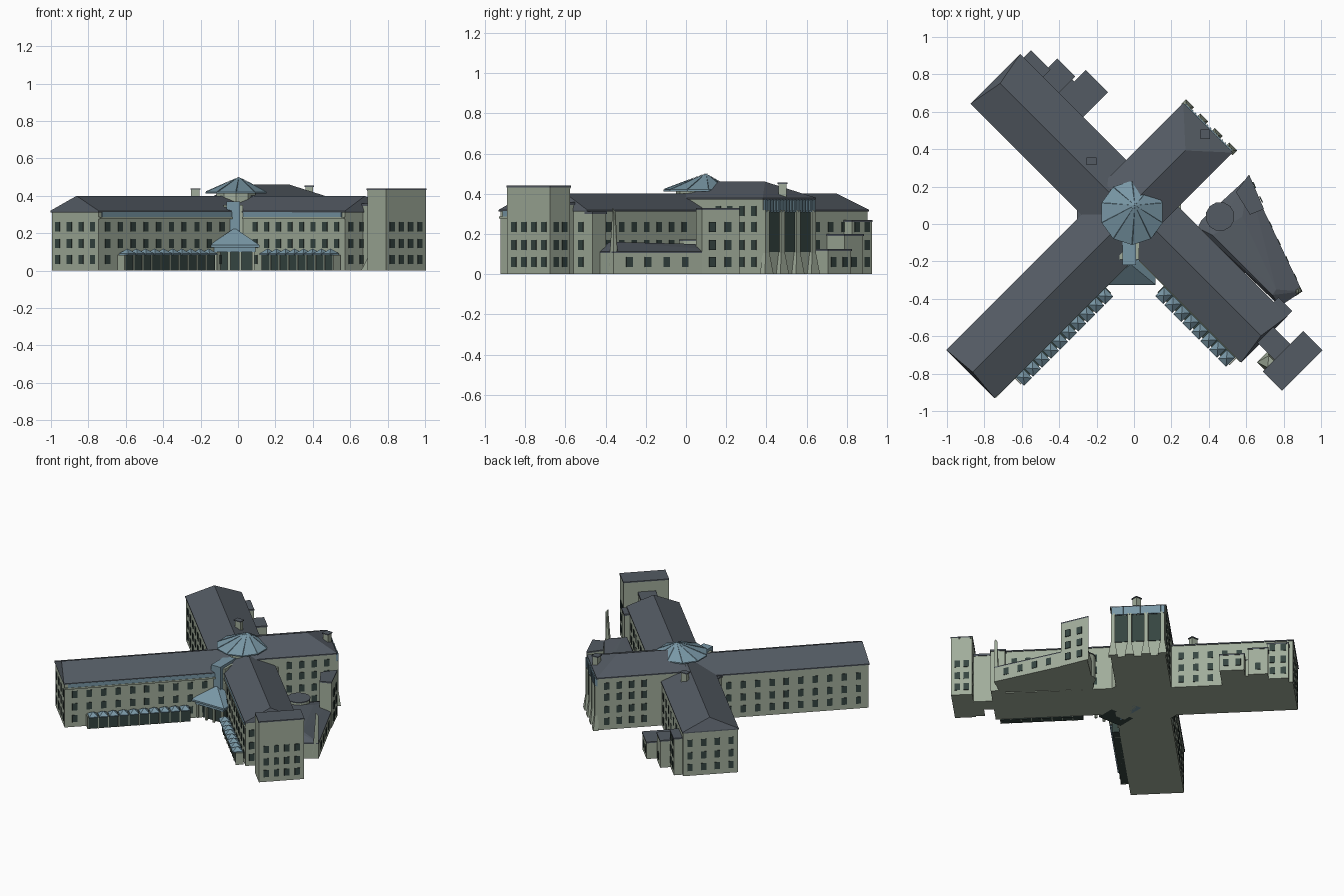
import bpy, bmesh, math

CX, CY = 0.0, 0.06                      # crossing point of the four wings
SE, NE, NW, SW = -45, 45, 135, 225      # wing directions in degrees
COL = {"wall": (0.355, 0.415, 0.325, 1), "roof": (0.088, 0.104, 0.125, 1),
       "blue": (0.19, 0.31, 0.38, 1), "glass": (0.035, 0.058, 0.052, 1)}
MATS = {}
for key, c in COL.items():
    MATS[key] = bpy.data.materials.new(key)
    MATS[key].diffuse_color = c
parts = {}


def loc(a, u, v, z):
    """Wing coordinates (along, across, up) to world."""
    r = math.radians(a)
    return (CX + u * math.cos(r) - v * math.sin(r),
            CY + u * math.sin(r) + v * math.cos(r), z)


def hull(name, mat, pts):
    """Add a convex solid to the named part."""
    bm, _ = parts.setdefault(name, (bmesh.new(), mat))
    vs = [bm.verts.new(p) for p in pts]
    bmesh.ops.convex_hull(bm, input=vs)


def prism(name, mat, poly, z0, z1):
    hull(name, mat, [(x, y, z) for x, y in poly for z in (z0, z1)])


def box(name, mat, a, u0, u1, v0, v1, z0, z1):
    hull(name, mat, [loc(a, u, v, z) for u in (u0, u1) for v in (v0, v1) for z in (z0, z1)])


def block(name, mat, x0, x1, y0, y1, z0, z1):
    prism(name, mat, [(x0, y0), (x1, y0), (x1, y1), (x0, y1)], z0, z1)


def roof(name, a, u1, v0, v1, z0, z1, hip):
    vm, o = (v0 + v1) / 2, 0.006
    pts = [loc(a, u, v, z) for u in (0, u1 + o) for v in (v0 - o, v1 + o) for z in (z0 - 0.008, z0)]
    hull(name, "roof", pts + [loc(a, 0, vm, z1), loc(a, u1 - hip, vm, z1)])


def side_windows(a, u0, u1, v, rows, step=0.092):
    n = max(1, round((u1 - u0) / step))
    for i in range(n):
        u = u0 + (i + 0.5) * (u1 - u0) / n
        for z in rows:
            box("windows", "glass", a, u - 0.018, u + 0.018, v - 0.003, v + 0.003, z - 0.025, z + 0.025)


def end_windows(a, u, v0, v1, rows, step=0.09):
    n = max(1, round((v1 - v0) / step))
    for i in range(n):
        v = v0 + (i + 0.5) * (v1 - v0) / n
        for z in rows:
            box("windows", "glass", a, u - 0.003, u + 0.003, v - 0.018, v + 0.018, z - 0.025, z + 0.025)


R3 = (0.06, 0.145, 0.235)

# Four wings: direction, length, sides, eave, ridge, hip length
for nm, a, u1, v0, v1, ze, zr, hip in (
        ("southwest", SW, 1.222, -0.185, 0.168, 0.32, 0.40, 0.01),
        ("northwest", NW, 1.025, -0.165, 0.20, 0.32, 0.40, 0.03),
        ("northeast", NE, 0.595, -0.14, 0.222, 0.38, 0.46, 0.165),
        ("southeast", SE, 0.965, -0.155, 0.185, 0.32, 0.40, 0.02)):
    box(nm + "_wing", "wall", a, 0, u1, v0, v1, 0, ze)
    roof(nm + "_roof", a, u1, v0, v1, ze, zr, hip)
    for v in (v0, v1):
        rows = R3 + ((0.315,) if nm == "northeast" else ())
        side_windows(a, 0.24, u1 - 0.02, v, rows)
    if nm != "northeast":
        end_windows(a, u1, v0, v1, R3)

# Blue clerestory strips and cornices facing the forecourt
box("clerestory", "blue", SW, 0.2, 1.2, 0.16, 0.175, 0.288, 0.314)
box("clerestory", "blue", SE, 0.2, 0.94, -0.161, -0.14, 0.288, 0.314)
box("cornice", "wall", SW, 0.2, 1.222, 0.16, 0.178, 0.277, 0.288)
box("cornice", "wall", SE, 0.2, 0.965, -0.165, -0.14, 0.277, 0.288)

# Glazed arcades with a row of little pyramid canopies
for a, v, s, n, u_end in ((SW, 0.205, 1, 10, 1.04), (SE, -0.2, -1, 8, 0.9)):
    box("arcade_glass", "glass", a, 0.39, u_end + 0.03, v - s * 0.037, v + s * 0.012, 0, 0.085)
    for i in range(n):
        u = 0.425 + i * (u_end - 0.425) / (n - 1)
        base = [loc(a, u + i2, v + j, z) for i2 in (-0.03, 0.03) for j in (-0.034, 0.034)
                for z in (0.085, 0.092)]
        hull("arcade_canopies", "blue", base + [loc(a, u, v, 0.118)])
        box("arcade_piers", "wall", a, u + 0.031, u + 0.038, v - s * 0.037, v + s * 0.016, 0, 0.085)

# Central hub corners
box("hub", "wall", 180, 0.0, 0.30, -0.06, 0.06, 0, 0.30)
box("hub_roof", "roof", 180, 0.0, 0.305, -0.065, 0.065, 0.30, 0.312)
box("hub", "wall", 0, 0.0, 0.25, -0.07, 0.05, 0, 0.31)


# Cupola: drum with glazed faceted cone
def ring(r, z, n=10, cx=-0.01, cy=0.06):
    return [(cx + r * math.cos(2 * math.pi * (i + 0.5) / n),
             cy + r * math.sin(2 * math.pi * (i + 0.5) / n), z) for i in range(n)]


hull("cupola_drum", "wall", ring(0.11, 0.30) + ring(0.11, 0.415))
hull("cupola_roof", "blue", ring(0.172, 0.412) + ring(0.172, 0.42) + [(0.005, 0.10, 0.50)])
for p in ring(0.168, 0.42):             # glazing ribs
    hull("cupola_ribs", "blue", [(p[0] + d, p[1] + e, p[2] + f) for d, e, f in
         ((-0.003, 0, 0), (0.003, 0, 0), (0, 0.003, 0), (0, 0, 0.005))] + [(0.005, 0.10, 0.503)])

# Entrance: glazed stair shaft and pyramid porch canopy
block("entrance_shaft", "blue", -0.062, 0.012, -0.22, 0.0, 0, 0.37)
block("entrance_shaft_frame", "wall", -0.078, 0.028, -0.19, 0.0, 0, 0.35)
hull("porch_canopy", "blue", [(x, y, z) for x in (-0.152, 0.115) for y in (-0.325, -0.17)
     for z in (0.125, 0.137)] + [(-0.09, -0.17, 0.175), (0.05, -0.17, 0.175), (-0.018, -0.215, 0.228)])
block("porch_fascia", "blue", -0.13, 0.093, -0.305, -0.15, 0.10, 0.126)
block("porch_glass", "glass", -0.11, 0.075, -0.27, -0.14, 0, 0.10)
for x in (-0.125, -0.055, 0.005, 0.075):
    block("porch_posts", "wall", x, x + 0.014, -0.30, -0.286, 0, 0.10)

# End tower on the southeast wing, joined by a neck
box("tower", "wall", SE, 1.09, 1.23, -0.112, 0.19, 0, 0.43)
box("tower_roof", "roof", SE, 1.087, 1.232, -0.114, 0.192, 0.432, 0.44)
box("tower_parapet", "wall", SE, 1.088, 1.231, -0.113, 0.191, 0.425, 0.433)
box("tower_neck", "wall", SE, 0.95, 1.10, -0.02, 0.09, 0, 0.345)
box("tower_neck_roof", "roof", SE, 0.93, 1.09, -0.025, 0.095, 0.345, 0.36)
end_windows(SE, 1.23, -0.1, 0.18, R3, 0.075)
end_windows(SE, 1.09, 0.1, 0.18, R3)
side_windows(SE, 1.10, 1.22, 0.19, R3, 0.07)
hull("tower_buttress", "wall", [loc(SE, u, v, 0) for u in (1.03, 1.09) for v in (-0.10, -0.02)]
     + [loc(SE, 1.09, -0.08, 0.11), loc(SE, 1.09, -0.03, 0.11), loc(SE, 1.05, -0.03, 0.11)])
box("wing_corner", "wall", SE, 0.87, 0.965, 0.17, 0.222, 0, 0.30)
box("wing_corner_roof", "roof", SE, 0.865, 0.97, 0.17, 0.226, 0.30, 0.312)

# Stepped blocks beside the northwest wing
for u0, u1, v, z in ((0.86, 1.0, -0.222, 0.27), (0.74, 0.87, -0.29, 0.20), (0.557, 0.72, -0.355, 0.125)):
    box("stepped_blocks", "wall", NW, u0, u1, v, -0.15, 0, z - 0.01)
    box("stepped_roofs", "roof", NW, u0 - 0.003, u1 + 0.003, v - 0.003, -0.15, z - 0.01, z)
    side_windows(NW, u0, u1, v, (0.06,) if z < 0.25 else R3)
box("stepped_blocks", "wall", NW, 0.70, 0.76, -0.27, -0.15, 0, 0.12)
box("stepped_roofs", "roof", NW, 0.70, 0.76, -0.27, -0.15, 0.12, 0.125)

# Low annex on the east side, with a roof rising toward the wing
outer = [(0.34, -0.02), (0.36, 0.02), (0.61, 0.25), (0.90, -0.36), (0.78, -0.44)]
prism("annex", "wall", outer, 0, 0.105)
hull("annex_roof", "roof", [(x, y, z) for x, y in outer for z in (0.105, 0.113)]
     + [(0.42, -0.06, 0.15), (0.58, 0.04, 0.15), (0.76, -0.35, 0.16), (0.74, -0.38, 0.16)])
hull("annex_drum", "wall", ring(0.075, 0, 12, 0.46, 0.04) + ring(0.075, 0.165, 12, 0.46, 0.04))
hull("annex_drum_roof", "roof", ring(0.078, 0.165, 12, 0.46, 0.04) + ring(0.078, 0.172, 12, 0.46, 0.04))
ang = math.degrees(math.atan2(-0.61, 0.29))
ca, sa = math.cos(math.radians(ang)), math.sin(math.radians(ang))
ou = 0.61 * ca + (0.25 - CY) * sa       # outer wall in its own rotated frame
ov = -0.61 * sa + (0.25 - CY) * ca
side_windows(ang, ou + 0.23, ou + 0.64, ov, (0.06,))
stair = [(0.615, 0.265), (0.695, 0.08), (0.62, 0.05), (0.545, 0.17)]
prism("stair_block", "wall", stair, 0, 0.32)
prism("stair_block_roof", "roof", stair, 0.32, 0.33)
side_windows(ang, ou + 0.01, ou + 0.18, ov + 0.012, R3)
hull("pylon", "wall", [(0.90, -0.36, 0), (0.865, -0.385, 0), (0.855, -0.355, 0), (0.885, -0.335, 0),
                       (0.897, -0.36, 0.31), (0.88, -0.365, 0.33), (0.88, -0.35, 0.31)])

# Tall glazed front on the northeast wing end: glass, louvres, piers, flared feet
box("hall_glass", "glass", NE, 0.59, 0.600, -0.12, 0.20, 0.11, 0.31)
box("hall_louvre_band", "blue", NE, 0.59, 0.606, -0.135, 0.217, 0.315, 0.37)
for i in range(16):
    v = -0.13 + i * 0.0225
    box("hall_louvres", "blue", NE, 0.59, 0.613, v, v + 0.006, 0.31, 0.372)
for i in range(4):
    v = -0.124 + i * 0.109
    box("hall_piers", "wall", NE, 0.59, 0.612, v - 0.014, v + 0.014, 0.10, 0.32)
    hull("hall_feet", "wall", [loc(NE, u, v + d, 0) for u in (0.59, 0.625) for d in (-0.03, 0.03)]
         + [loc(NE, u, v + d, 0.105) for u in (0.59, 0.612) for d in (-0.014, 0.014)])

# Chimneys
block("chimneys", "wall", 0.36, 0.40, 0.46, 0.50, 0.36, 0.448)
block("chimney_caps", "roof", 0.355, 0.405, 0.455, 0.505, 0.448, 0.455)
block("chimneys", "wall", -0.25, -0.205, 0.32, 0.35, 0.33, 0.433)
block("chimney_caps", "roof", -0.255, -0.20, 0.315, 0.355, 0.433, 0.44)

# Turn every part into an object
for name, (bm, mat) in parts.items():
    mesh = bpy.data.meshes.new(name)
    bm.to_mesh(mesh)
    bm.free()
    mesh.materials.append(MATS[mat])
    bpy.context.collection.objects.link(bpy.data.objects.new(name, mesh))
